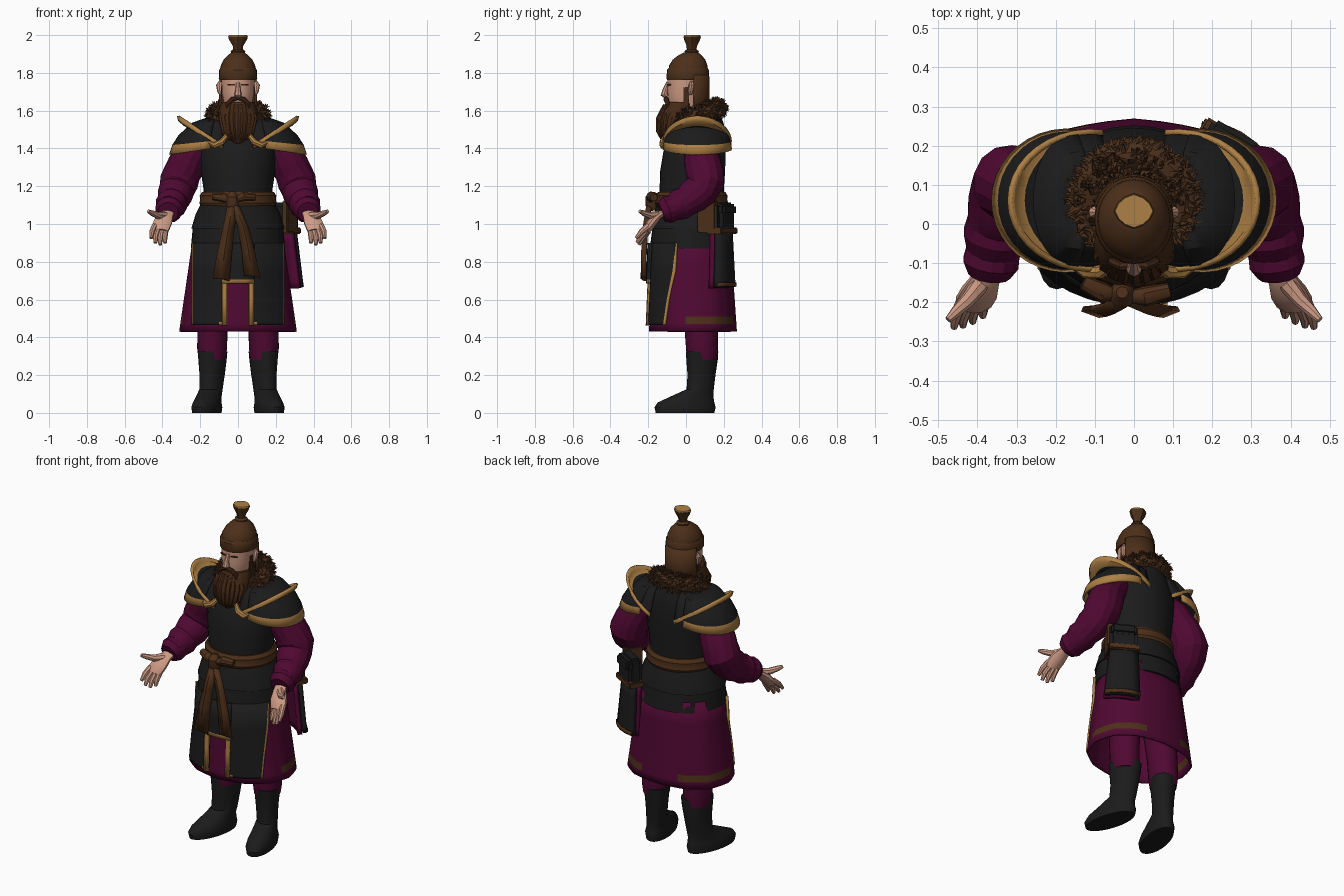
import bpy, bmesh, math, random
from mathutils import Vector, Matrix
random.seed(4)
pi, cos, sin = math.pi, math.cos, math.sin

def material(name, rgb):
    m = bpy.data.materials.new(name)
    m.diffuse_color = (*rgb, 1)
    return m

BLACK = material("black_leather", (0.011, 0.011, 0.011))
PURPLE = material("purple_cloth", (0.08, 0.0025, 0.032))
BROWN = material("brown_leather", (0.074, 0.029, 0.01))
HAIR = material("hair_brown", (0.06, 0.022, 0.008))
FUR = material("fur_brown", (0.072, 0.03, 0.012))
GOLD = material("gold_trim", (0.42, 0.215, 0.058))
SKIN = material("skin", (0.62, 0.33, 0.235))

def finish(name, bm, mats, thick=0, mirror=False, angle=35):
    bmesh.ops.recalc_face_normals(bm, faces=bm.faces)
    me = bpy.data.meshes.new(name)
    bm.to_mesh(me)
    bm.free()
    ob = bpy.data.objects.new(name, me)
    bpy.context.collection.objects.link(ob)
    for m in mats:
        me.materials.append(m)
    if thick:
        s = ob.modifiers.new("thickness", 'SOLIDIFY')
        s.thickness, s.offset = thick, 0
    if mirror:
        ob.modifiers.new("mirror", 'MIRROR').use_mirror_merge = False
    bpy.ops.object.select_all(action='DESELECT')
    ob.select_set(True)
    bpy.context.view_layer.objects.active = ob
    bpy.ops.object.shade_smooth_by_angle(angle=math.radians(angle))
    return ob

def grid(name, rows, mats, rule=None, closed=True, caps=True, **kw):
    """Skin rows of points; rule(row, column, centre) picks the colour."""
    bm = bmesh.new()
    vs = [[bm.verts.new(p) for p in r] for r in rows]
    n = len(rows[0])
    for i in range(len(rows) - 1):
        for j in range(n if closed else n - 1):
            k = (j + 1) % n
            f = bm.faces.new((vs[i][j], vs[i][k], vs[i + 1][k], vs[i + 1][j]))
            if rule:
                f.material_index = rule(i, j, f.calc_center_median())
    if closed and caps:
        bm.faces.new(vs[0])
        bm.faces.new(vs[-1])
    return finish(name, bm, mats, **kw)

def loft(name, rings, mats, n=24, skew=0, pleat=0, square_back=1, **kw):
    """Stack of ellipses given as (cx, cy, z, rx, ry); the back half may be squarer."""
    rows = []
    for cx, cy, z, rx, ry in rings:
        row = []
        for j in range(n):
            a = 2 * pi * j / n
            k = 1 + pleat * cos(a * n / 3)
            p = square_back if sin(a) > 0 else 1
            x = math.copysign(abs(cos(a)) ** p, cos(a)) * rx * k
            y = math.copysign(abs(sin(a)) ** p, sin(a)) * ry * k
            row.append((cx + x - skew * y, cy + y, z))
        rows.append(row)
    return grid(name, rows, mats, **kw)

def tube(name, pts, mats, n=10, flat=1, **kw):
    """Round tube through (x, y, z, radius) points."""
    P = [Vector(p[:3]) for p in pts]
    d = (P[-1] - P[0]).normalized()
    ref = Vector((0, 0, 1)) if abs(d.x) > 0.75 else Vector((1, 0, 0))
    rows = []
    for i, p in enumerate(P):
        t = (P[min(i + 1, len(P) - 1)] - P[max(i - 1, 0)]).normalized()
        u = t.cross(ref).normalized()
        v = t.cross(u)
        r = pts[i][3]
        rows.append([p + u * r * flat * cos(2 * pi * j / n) + v * r * sin(2 * pi * j / n) for j in range(n)])
    return grid(name, rows, mats, **kw)

def box(name, loc, size, mat, rz=0, mirror=False, bevel=0):
    bm = bmesh.new()
    bmesh.ops.create_cube(bm, size=1, matrix=Matrix.Translation(loc) @ Matrix.Rotation(rz, 4, 'Z') @ Matrix.Diagonal((*size, 1)))
    if bevel:
        bmesh.ops.bevel(bm, geom=bm.edges[:], offset=bevel, segments=2, affect='EDGES')
    return finish(name, bm, [mat], mirror=mirror)

# Boots and trousers
loft("boot", [(.165, -.005, 0, .072, .155), (.165, -.005, .03, .076, .162), (.163, 0, .055, .07, .15),
              (.155, .03, .085, .064, .115), (.143, .075, .125, .06, .072), (.137, .082, .2, .065, .074),
              (.135, .085, .28, .073, .083), (.135, .085, .325, .077, .086)], [BLACK], skew=.2, mirror=True)
loft("trouser_leg", [(.137, .085, .28, .07, .078), (.137, .085, .34, .079, .085), (.135, .08, .45, .08, .088),
                     (.115, .06, .75, .09, .1)], [PURPLE], mirror=True)

# Robe skirt with dark hem patches on both sides
def hem(i, j, c):
    return 1 if i == 1 and abs(c.x) > .12 and 0 < c.y < .25 else 0

def skirt_ring(z):
    t = (z - .43) / .47
    return (0, .037 - .007 * t, z, .303 - .068 * t, .225 - .025 * t)

loft("robe_skirt", [skirt_ring(z) for z in (.43, .47, .51, .65, .8, .93)], [PURPLE, BROWN], n=36, pleat=.012,
     square_back=.85, rule=hem, caps=False, thick=.01)

# Hanging front panels with raised gold borders
def panel(name, xs, zs, mats, off, rule=None):
    rows = []
    for z in zs:
        _, cy, _, rx, ry = skirt_ring(z)
        rows.append([(x, cy - ry * math.sqrt(max(.1, 1 - (x / rx) ** 2)) - off, z) for x in xs])
    grid(name, rows, mats, rule, closed=False, thick=.014)

for side, s in (("left", 1), ("right", -1)):
    panel(side + "_front_panel", [s * x for x in (.06, .1, .12, .16, .2, .235, .241)], (.465, .48, .6, .75, .9),
          [BLACK, GOLD], .016, lambda i, j, c: 1 if j == 5 or (i == 0 and j < 1) else 0)
    panel(side + "_panel_border", [s * x for x in (.058, .084)], (.463, .6, .75, .88), [GOLD], .024)
panel("centre_front_panel", (-.085, -.04, 0, .04, .085), (.685, .707, .8, .9), [BLACK, GOLD], .027,
      lambda i, j, c: 1 if i == 0 else 0)

# Body armour in layered bands
loft("armour_skirt", [(0, .03, .87, .25, .222), (0, .03, .975, .24, .208), (0, .03, .976, .247, .216),
                      (0, .03, 1.05, .225, .2), (0, .03, 1.12, .19, .178)], [BLACK], n=32)
loft("chest_armour", [(0, .03, 1.1, .185, .172), (0, .03, 1.18, .182, .17), (0, .035, 1.28, .197, .172),
                      (0, .045, 1.38, .203, .165), (0, .06, 1.46, .2, .15), (0, .075, 1.53, .16, .125),
                      (0, .075, 1.6, .09, .1)], [BLACK], n=32)

# Sash with knot and tails
loft("belt", [(0, .03, 1.095, .198, .186), (0, .03, 1.11, .205, .193), (0, .03, 1.13, .2, .188),
              (0, .03, 1.15, .203, .19), (0, .03, 1.17, .19, .178)], [BROWN], n=32)
tube("sash_knot", [(-.03, -.175, 1.07, .02), (-.03, -.18, 1.1, .035), (-.03, -.18, 1.14, .035), (-.03, -.175, 1.17, .015)], [BROWN])
tube("right_bow_loop", [(-.03, -.185, 1.12, .012), (-.08, -.175, 1.14, .026), (-.13, -.15, 1.145, .02)], [BROWN])
tube("left_bow_loop", [(-.03, -.185, 1.12, .012), (.03, -.185, 1.145, .026), (.09, -.17, 1.14, .02)], [BROWN])

def ribbon(name, path):
    rows = [[(x - w / 2, y + .008, z), (x, y - .008, z), (x + w / 2, y + .008, z - .012)] for x, y, z, w in path]
    grid(name, rows, [BROWN], closed=False, thick=.014)

ribbon("right_sash_tail", [(-.03, -.195, 1.1, .045), (-.05, -.215, .98, .055), (-.07, -.222, .86, .07), (-.09, -.225, .71, .085)])
ribbon("left_sash_tail", [(-.015, -.195, 1.1, .045), (.03, -.215, .98, .055), (.055, -.222, .86, .065), (.075, -.225, .725, .08)])

# Hip pouch at the back left
R = -pi / 6
box("pouch_body", (.238, .19, 1.035), (.16, .08, .16), BLACK, R, bevel=.02)
box("pouch_flap", (.243, .197, 1.075), (.14, .09, .06), BLACK, R, bevel=.012)
box("pouch_base_strap", (.238, .19, .965), (.175, .095, .035), BROWN, R, bevel=.006)
box("pouch_side_strap", (.275, .115, 1.04), (.035, .11, .17), BROWN, R, bevel=.006)

def drape(name, off, mat, zs, thick):
    o, t = Vector((.5, .866, 0)), Vector((.866, -.5, 0))
    rows = []
    for z in zs:
        k = (.96 - z) / .3
        c = Vector((.235 + .018 * k, .193 + .005 * k, z)) + o * off
        w = .075 + .022 * k
        rows.append([c + t * w * q - o * .02 * q * q for q in (-1, -.5, 0, .5, 1)])
    grid(name, rows, [mat], closed=False, thick=thick)

drape("hip_drape", .025, BLACK, (.665, .7, .8, .9, .97), .025)
drape("hip_drape_lining", -.005, PURPLE, (.66, .7, .8, .9, .97), .025)
drape("hip_drape_hem", .04, BROWN, (.668, .69), .008)

# Sleeves with folds
tube("sleeve", [(.16, .07, 1.44, .07), (.21, .075, 1.415, .085), (.25, .08, 1.36, .092), (.275, .09, 1.31, .1),
                (.295, .1, 1.27, .1), (.312, .1, 1.225, .104), (.325, .08, 1.18, .094), (.335, .04, 1.15, .093),
                (.348, .0, 1.12, .08), (.353, -.03, 1.105, .085), (.36, -.07, 1.085, .07), (.366, -.1, 1.075, .073),
                (.37, -.13, 1.063, .055)], [PURPLE], n=14, mirror=True, angle=25)

# Hands
tube("palm", [(.365, -.1, 1.07, .034), (.378, -.14, 1.05, .037), (.395, -.175, 1.015, .049), (.41, -.2, .98, .049),
              (.412, -.212, .963, .04)], [SKIN], flat=.5, mirror=True)
fingers = [((.44, -.2, .99), (.455, -.235, .96), (.46, -.264, .925)), ((.424, -.205, .975), (.437, -.238, .935), (.437, -.26, .9)),
           ((.405, -.205, .965), (.413, -.232, .925), (.412, -.25, .89)), ((.385, -.2, .965), (.388, -.222, .93), (.386, -.235, .9))]
for i, (a, b, c) in enumerate(fingers):
    tube("finger_%d" % (i + 1), [(*a, .017), (*b, .015), (*c, .009)], [SKIN], n=8, mirror=True)
tube("thumb", [(.39, -.15, 1.045, .024), (.425, -.195, 1.045, .019), (.455, -.225, 1.058, .015), (.475, -.245, 1.068, .009)],
     [SKIN], n=8, mirror=True)

# Shoulder guards: lower dome and flared upper plate, gold on the last rows
def guard(name, rings, last):
    rows = [[(cx + rx * cos(a), .06 + ry * sin(a), z + dz * cos(a)) for a in [math.radians(-98 + 196 * j / 20) for j in range(21)]]
            for cx, rx, ry, z, dz in rings]
    grid(name, rows, [BLACK, GOLD], lambda i, j, c: 1 if i >= last else 0, closed=False, thick=.014, mirror=True)

guard("lower_shoulder_guard", [(.12, .02, .03, 1.565, 0), (.14, .1, .12, 1.54, -.01), (.16, .15, .158, 1.48, -.015),
                               (.17, .172, .17, 1.435, -.02), (.172, .186, .177, 1.395, -.028)], 3)
guard("upper_shoulder_guard", [(.08, .03, .08, 1.575, 0), (.09, .09, .13, 1.525, .02), (.1, .14, .155, 1.45, .06),
                               (.105, .178, .165, 1.425, .1), (.108, .202, .172, 1.42, .128), (.109, .208, .176, 1.44, .132)], 3)
tube("collar_clasp", [(.06, -.105, 1.47, .012), (.085, -.122, 1.435, .018), (.125, -.122, 1.415, .018), (.15, -.11, 1.43, .01)],
     [GOLD], n=8, mirror=True)

# Fur collar: a ring covered in small tufts
def fur_point(a, b, r):
    q = .118 + r * cos(b)
    return Vector((q * cos(a), .062 + q * .92 * sin(a), 1.578 + .035 * sin(a) + r * sin(b)))

grid("fur_collar", [[fur_point(2 * pi * i / 28, 2 * pi * j / 10, .045) for j in range(10)] for i in range(29)], [FUR], caps=False)
bm = bmesh.new()
for _ in range(800):
    a, b = random.uniform(0, 2 * pi), random.uniform(-.9, 2.9)
    p = fur_point(a, b, .036)
    tip = fur_point(a + random.uniform(-.15, .15), b + random.uniform(-.5, .2), random.uniform(.054, .07))
    d = (tip - p).normalized()
    u = d.orthogonal().normalized() * .01
    v = d.cross(u)
    base = [bm.verts.new(p + w) for w in (u, v, -u, -v)]
    t = bm.verts.new(tip)
    for k in range(4):
        bm.faces.new((base[k], base[(k + 1) % 4], t))
finish("fur_tufts", bm, [FUR], angle=20)

# Head and face
loft("head", [(0, .02, 1.5, .06, .07), (0, .005, 1.6, .066, .085), (0, 0, 1.65, .078, .095), (0, .002, 1.7, .087, .101),
              (0, .005, 1.8, .089, .101)], [SKIN])
tube("nose", [(0, -.094, 1.75, .01), (0, -.11, 1.71, .014), (0, -.115, 1.685, .02), (0, -.102, 1.672, .012)], [SKIN], n=8)
box("eyebrow", (.036, -.0905, 1.738), (.038, .01, .007), HAIR, .35, True)
tube("ear", [(.09, .022, 1.685, .009), (.097, .025, 1.705, .014), (.1, .03, 1.735, .016), (.093, .03, 1.755, .008)],
     [SKIN], n=8, mirror=True)

# Beard, moustache and sideburns
loft("beard", [(0, -.09, 1.425, .015, .015), (0, -.088, 1.455, .055, .045), (0, -.078, 1.5, .087, .068), (0, -.062, 1.55, .102, .085),
               (0, -.045, 1.6, .1, .087), (0, -.025, 1.645, .086, .081)], [HAIR], n=30, pleat=.02)
for i in range(9):
    a = math.radians(-160 + 17.5 * i)
    x, y = cos(a), sin(a)
    tube("beard_lock_%d" % (i + 1), [(.07 * x, -.03 + .08 * y, 1.63, .012), (.09 * x, -.058 + .08 * y, 1.56, .02),
                                     (.075 * x, -.075 + .065 * y, 1.49, .018),
                                     (.05 * x, -.085 + .045 * y, 1.445, .003)], [HAIR], n=6)
tube("moustache", [(0, -.107, 1.668, .01), (.03, -.106, 1.66, .014), (.055, -.096, 1.635, .012), (.065, -.1, 1.59, .004)],
     [HAIR], n=8, mirror=True)
box("sideburn", (.084, .002, 1.68), (.012, .03, .1), HAIR, 0, True, .004)

# Cap with band, neck drape and tufted finial
loft("cap_band", [(0, .01, 1.762, .098, .109), (0, .01, 1.77, .102, .113), (0, .01, 1.815, .1, .111), (0, .011, 1.825, .094, .104)], [BROWN])
loft("cap_dome", [(0, .011, 1.8, .096, .106), (0, .012, 1.84, .091, .101), (0, .016, 1.87, .076, .086),
                  (0, .022, 1.895, .052, .06), (0, .028, 1.91, .03, .033)], [BROWN])
angles = [math.radians(12 + 156 * j / 20) for j in range(21)]
grid("neck_drape", [[(r * cos(a), .02 + r * 1.02 * sin(a), z) for a in angles] for z, r in ((1.58, .1), (1.68, .097), (1.79, .095))],
     [BROWN], closed=False, thick=.012)
loft("cap_finial", [(0, .03, 1.9, .032, .032), (0, .03, 1.915, .037, .036), (0, .03, 1.925, .024, .024), (0, .031, 1.945, .027, .027),
                    (0, .032, 1.975, .045, .04), (0, .033, 1.992, .05, .044)], [BROWN], n=12, pleat=.05)
loft("finial_top", [(0, .033, 1.99, .048, .042), (0, .033, 2.0, .046, .04)], [GOLD], n=12, pleat=.05)
